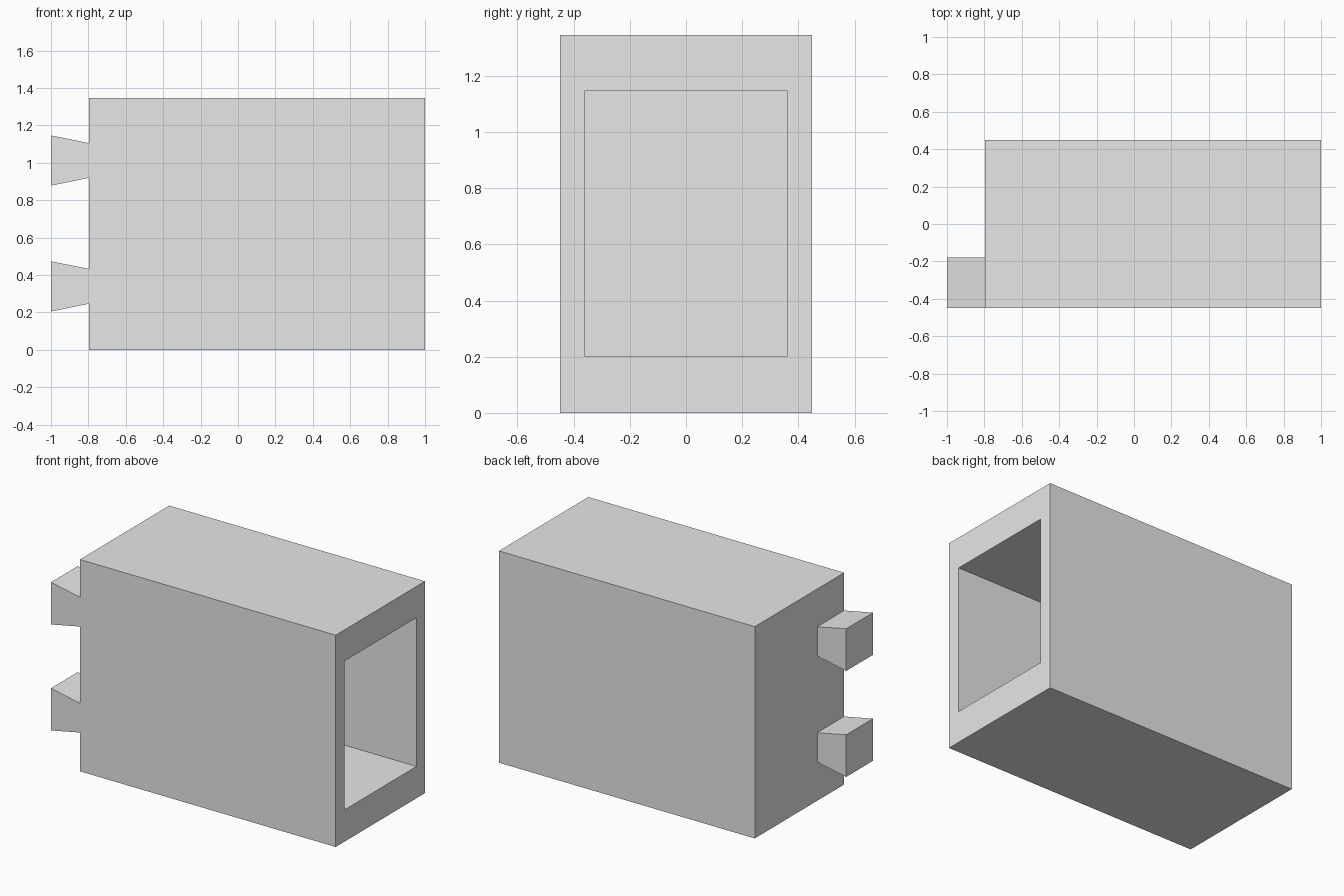
import bpy
import bmesh

default_cube = bpy.data.objects.get("Cube")
if default_cube:
    bpy.data.objects.remove(default_cube, do_unlink=True)

# Single grey material
grey = bpy.data.materials.new("light_grey")
grey.use_nodes = True
colour = (0.8, 0.8, 0.8, 1.0)
grey.diffuse_color = colour
grey.node_tree.nodes["Principled BSDF"].inputs["Base Color"].default_value = colour


def finish(name, bm):
    bmesh.ops.recalc_face_normals(bm, faces=bm.faces)
    mesh = bpy.data.meshes.new(name)
    bm.to_mesh(mesh)
    bm.free()
    mesh.materials.append(grey)
    obj = bpy.data.objects.new(name, mesh)
    bpy.context.collection.objects.link(obj)
    return obj


# Housing: a block whose +x face is inset into a rim and pushed inwards
LEFT, RIGHT, HALF_DEPTH, HEIGHT = -0.797, 1.0, 0.448, 1.345
OPEN_Y, OPEN_LOW, OPEN_HIGH, CAVITY_END = 0.362, 0.202, 1.146, -0.6

bm = bmesh.new()
bmesh.ops.create_cube(bm, size=1)
for v in bm.verts:
    v.co.x = RIGHT if v.co.x > 0 else LEFT
    v.co.y = HALF_DEPTH if v.co.y > 0 else -HALF_DEPTH
    v.co.z = HEIGHT if v.co.z > 0 else 0
bm.normal_update()
opening = max(bm.faces, key=lambda f: f.calc_center_median().x)
bmesh.ops.inset_individual(bm, faces=[opening], thickness=0.05)
for v in opening.verts:
    v.co.y = OPEN_Y if v.co.y > 0 else -OPEN_Y
    v.co.z = OPEN_HIGH if v.co.z > HEIGHT / 2 else OPEN_LOW
pushed = bmesh.ops.extrude_discrete_faces(bm, faces=[opening])["faces"][0]
for v in pushed.verts:
    v.co.x = CAVITY_END
finish("housing", bm)


# Dovetail tabs: flared profile in x-z, extruded along y
def dovetail(name, z):
    bm = bmesh.new()
    profile = [(-1.0, -0.134), (LEFT, -0.093), (LEFT, 0.093), (-1.0, 0.134)]
    face = bm.faces.new([bm.verts.new((x, -HALF_DEPTH, z + dz)) for x, dz in profile])
    side = bmesh.ops.extrude_face_region(bm, geom=[face])["geom"]
    verts = [g for g in side if isinstance(g, bmesh.types.BMVert)]
    bmesh.ops.translate(bm, verts=verts, vec=(0, 0.269, 0))
    # extrusion keeps the starting face, so the tab is closed
    return finish(name, bm)


for name, z in (("lower_dovetail", 0.339), ("upper_dovetail", 1.012)):
    dovetail(name, z)
